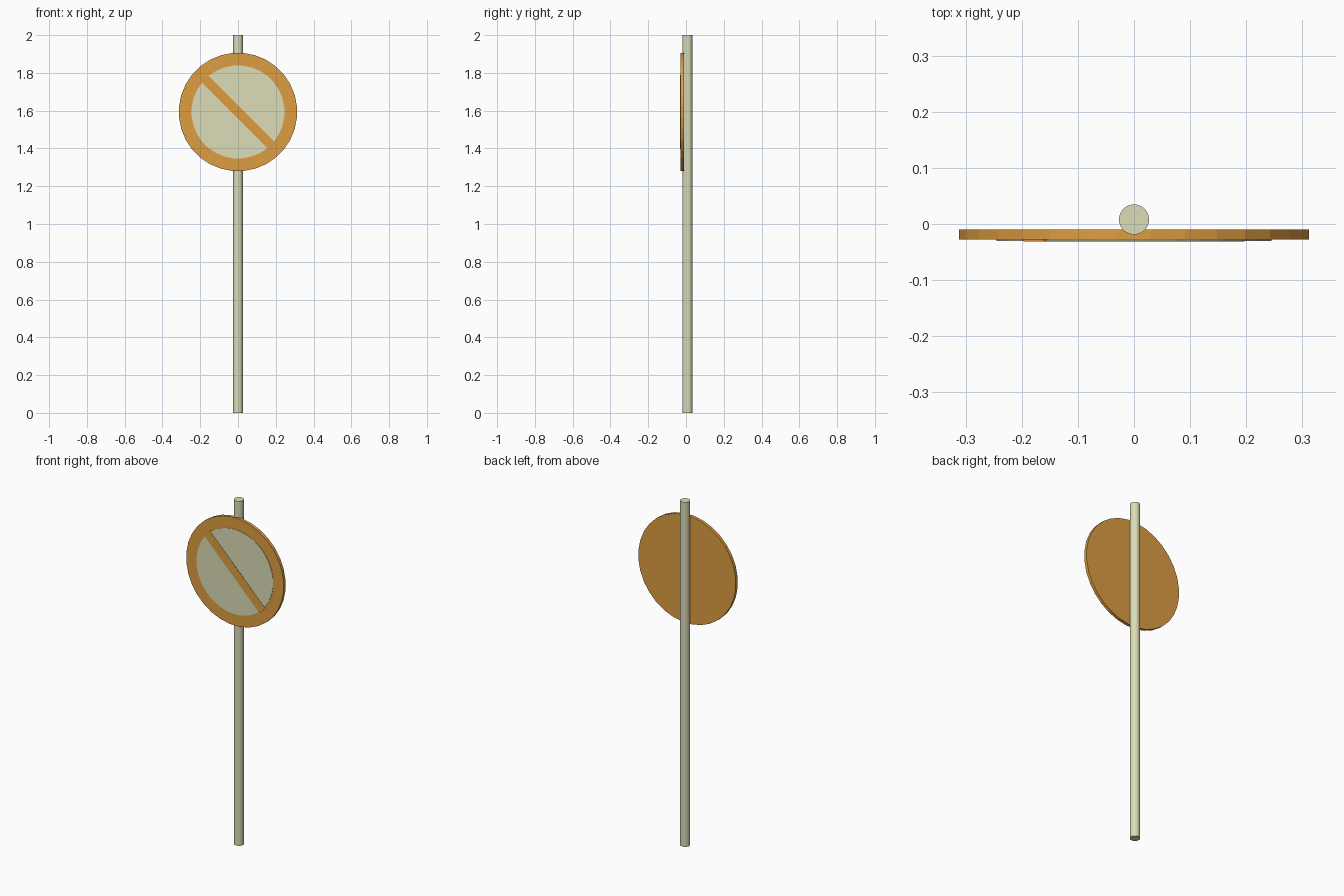
import bpy
from math import radians, pi

if "Cube" in bpy.data.objects:
    bpy.data.objects.remove(bpy.data.objects["Cube"])

SIGN_Z = 1.593


def material(name, color):
    m = bpy.data.materials.new(name)
    m.diffuse_color = (*color, 1)
    m.use_nodes = True
    m.node_tree.nodes["Principled BSDF"].inputs["Base Color"].default_value = m.diffuse_color
    return m


orange = material("orange", (0.73, 0.34, 0.055))
cream = material("cream", (0.72, 0.72, 0.48))


def finish(name, mat, smooth=True):
    ob = bpy.context.object
    ob.name = name
    ob.data.materials.append(mat)
    bpy.ops.object.transform_apply(location=False, rotation=True, scale=True)
    if smooth:
        bpy.ops.object.shade_smooth_by_angle(angle=radians(30))
    return ob


def disc(name, radius, y_front, y_back, mat, smooth):
    # Round plate facing -y, with a flat facet at the top
    bpy.ops.mesh.primitive_cylinder_add(
        vertices=32, radius=radius, depth=y_back - y_front,
        location=(0, (y_front + y_back) / 2, SIGN_Z),
        rotation=(pi / 2, pi / 32, 0))
    return finish(name, mat, smooth)


# Post
bpy.ops.mesh.primitive_cylinder_add(
    vertices=32, radius=0.0268, depth=2, location=(0, 0.008, 1))
finish("post", cream)

# Sign plate and its pale inner face
disc("sign_plate", 0.3135, -0.028, -0.01, orange, False)
disc("sign_face", 0.2465, -0.030, -0.027, cream, False)

# Diagonal bar, upper left to lower right
bpy.ops.mesh.primitive_cube_add(
    size=1, location=(0, -0.0295, SIGN_Z), rotation=(0, radians(45), 0))
bpy.context.object.scale = (0.505, 0.004, 0.052)
finish("diagonal_bar", orange, False)
